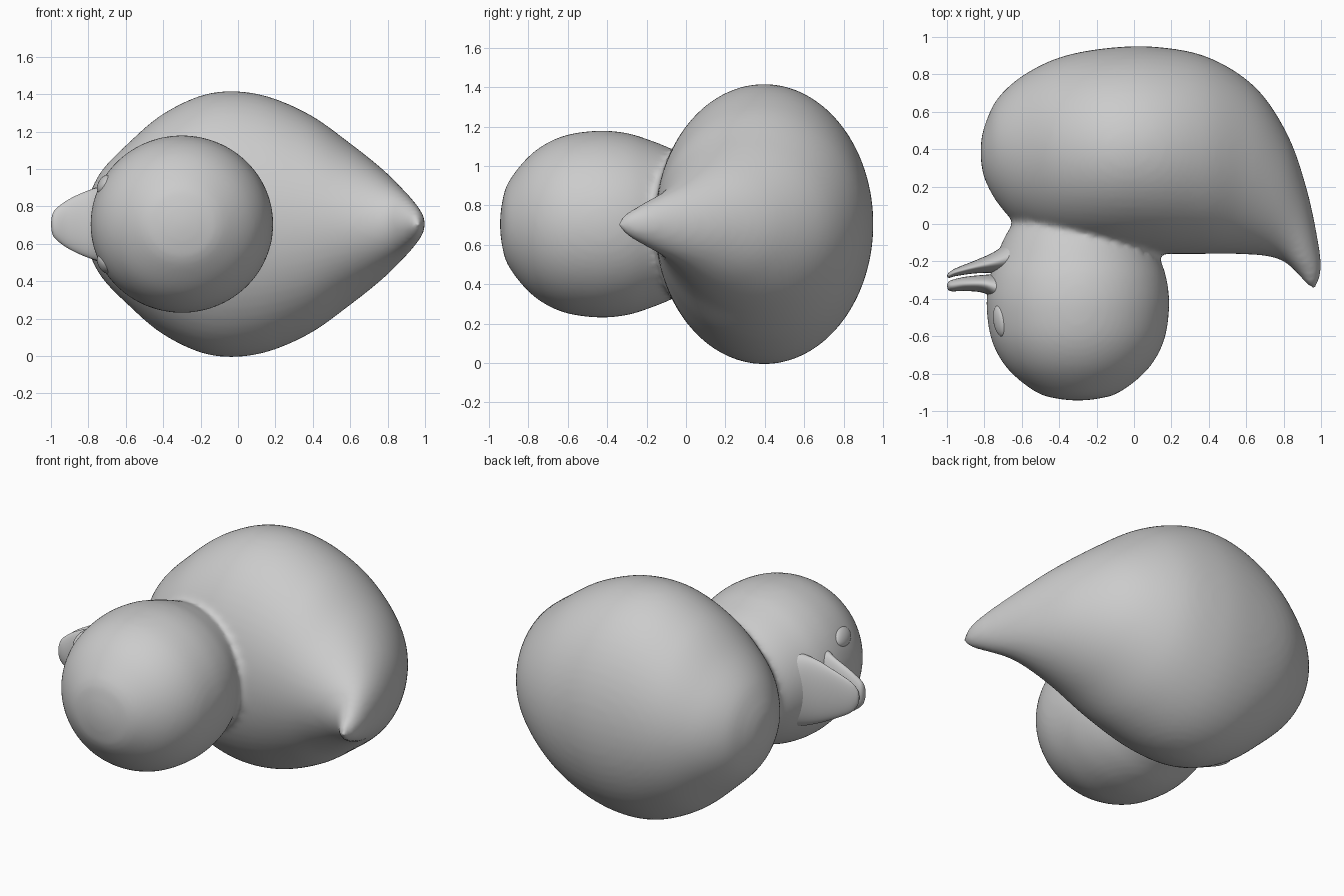
import bpy, bmesh
from math import cos, sin, pi
from mathutils import Vector

if "Cube" in bpy.data.objects:
    bpy.data.objects.remove(bpy.data.objects["Cube"])

ZC = 0.705  # mirror plane of the bird, which lies on its side


def spline(p0, p1, p2, p3, t):
    return [0.5 * (2 * b + (c - a) * t + (2 * a - 5 * b + 4 * c - d) * t * t
                   + (3 * b - a - 3 * c + d) * t ** 3) for a, b, c, d in zip(p0, p1, p2, p3)]


def loft(bm, rows, steps=6, sides=64):
    """Skin elliptical sections (top x, top y, bottom x, bottom y, half width)."""
    pad = [rows[0]] + rows + [rows[-1]]
    path = [spline(*pad[i:i + 4], k / steps) for i in range(len(rows) - 1) for k in range(steps)]
    path.append(rows[-1])
    rings = []
    for tx, ty, bx, by, w in path:
        ring = []
        for s in range(sides):
            c, d = cos(2 * pi * s / sides), sin(2 * pi * s / sides)
            ring.append(bm.verts.new(((tx + bx) / 2 + (tx - bx) / 2 * c,
                                      (ty + by) / 2 + (ty - by) / 2 * c, ZC + w * d)))
        rings.append(ring)
    for a, b in zip(rings, rings[1:]):
        for s in range(sides):
            n = (s + 1) % sides
            bm.faces.new((a[s], a[n], b[n], b[s]))
    bmesh.ops.remove_doubles(bm, verts=bm.verts, dist=0.0005)


def finish(bm, name):
    bmesh.ops.recalc_face_normals(bm, faces=bm.faces)
    mesh = bpy.data.meshes.new(name)
    bm.to_mesh(mesh)
    bm.free()
    mesh.shade_smooth()
    ob = bpy.data.objects.new(name, mesh)
    bpy.context.collection.objects.link(ob)
    return ob


# Body with pointed tail, and head, fused with a soft neck crease
bm = bmesh.new()
loft(bm, [
    (-.82, .385, -.82, .385, 0), (-.815, .31, -.815, .46, .08), (-.79, .22, -.79, .55, .17),
    (-.72, .10, -.73, .67, .29), (-.60, -.02, -.60, .79, .42), (-.40, -.11, -.40, .89, .59),
    (-.15, -.15, -.15, .94, .70), (.10, -.16, .12, .947, .695), (.35, -.16, .40, .89, .59),
    (.55, -.16, .65, .73, .43), (.70, -.17, .82, .48, .30), (.80, -.20, .92, .20, .20),
    (.88, -.27, .98, -.07, .12), (.93, -.33, 1.0, -.24, .06), (.97, -.35, .97, -.35, 0)])
head = [(-.945, 0), (-.935, .10), (-.90, .215), (-.78, .36), (-.63, .445), (-.45, .474),
        (-.30, .462), (-.18, .425), (-.08, .385), (.0, .34), (.15, .25), (.25, 0)]
loft(bm, [(-.3 - r * 1.03, y, -.3 + r * 1.03, y, r) for y, r in head])
body = finish(bm, "body_and_head")
remesh = body.modifiers.new("fuse", 'REMESH')
remesh.mode = 'VOXEL'
remesh.voxel_size = 0.018
remesh.use_smooth_shade = True
smooth = body.modifiers.new("soften", 'SMOOTH')
smooth.factor = 0.5
smooth.iterations = 10

# Upper and lower beak with a thin mouth slit between them
bm = bmesh.new()
loft(bm, [(-.60, -.46, -.60, -.26, .20), (-.72, -.42, -.72, -.268, .20),
          (-.80, -.37, -.80, -.272, .18), (-.90, -.358, -.90, -.282, .135),
          (-.97, -.36, -.97, -.298, .085), (-.993, -.352, -.993, -.31, .05),
          (-1, -.33, -1, -.33, 0)])
finish(bm, "upper_beak")
bm = bmesh.new()
loft(bm, [(-.52, -.27, -.52, -.02, .24), (-.64, -.268, -.64, -.075, .23),
          (-.75, -.262, -.75, -.15, .20), (-.85, -.264, -.85, -.195, .155),
          (-.95, -.278, -.95, -.235, .10), (-.99, -.288, -.99, -.26, .05),
          (-1, -.277, -1, -.277, 0)])
finish(bm, "lower_beak")

# Raised oval eyes
for side, name in ((1, "left_eye"), (-1, "right_eye")):
    bm = bmesh.new()
    bmesh.ops.create_uvsphere(bm, u_segments=32, v_segments=16, radius=1)
    eye = finish(bm, name)
    normal = Vector((-.42, -.07, .215 * side))
    eye.location = Vector((-.3, -.45, ZC)) + normal.normalized() * .472
    eye.rotation_mode = 'QUATERNION'
    eye.rotation_quaternion = normal.to_track_quat('Z', 'Y')
    # the long axis of the eye follows the height of the head
    up = eye.rotation_quaternion.to_matrix() @ Vector((0, 1, 0))
    eye.scale = (.055, .085, .03) if abs(up.y) > .7 else (.085, .055, .03)
